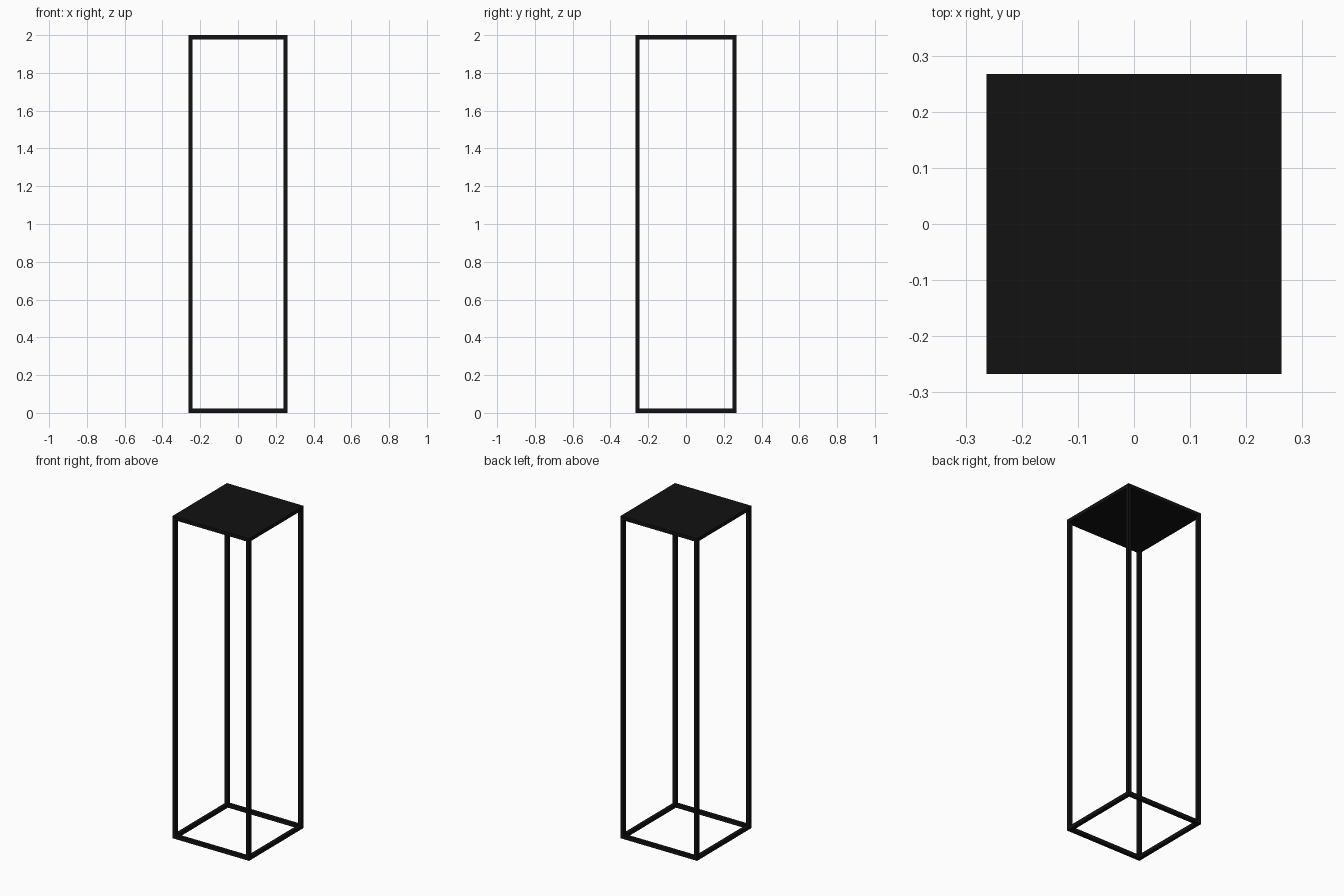
import bpy

if "Cube" in bpy.data.objects:
    bpy.data.objects.remove(bpy.data.objects["Cube"])

W, D, H, T = 0.526, 0.534, 2.0, 0.022   # overall size and bar thickness

black = bpy.data.materials.new("black_metal")
black.diffuse_color = (0.006, 0.006, 0.006, 1)
black.use_nodes = True
black.node_tree.nodes["Principled BSDF"].inputs["Base Color"].default_value = black.diffuse_color


def box(name, centre, size):
    bpy.ops.mesh.primitive_cube_add(size=1, location=centre)
    ob = bpy.context.object
    ob.name = name
    ob.scale = size
    bpy.ops.object.transform_apply(location=False, rotation=False, scale=True)
    ob.data.materials.append(black)
    return ob


px, py = (W - T) / 2, (D - T) / 2

# Solid top plate
box("top_plate", (0, 0, H - T / 2), (W, D, T))

# Four corner legs, running from the floor to the underside of the plate
for sy, depth in ((-1, "front"), (1, "back")):
    for sx, side in ((-1, "left"), (1, "right")):
        box(f"{depth}_{side}_leg", (sx * px, sy * py, (H - T) / 2), (T, T, H - T))

# Base rails fitted between the legs
for s, depth, side in ((-1, "front", "left"), (1, "back", "right")):
    box(f"{depth}_base_rail", (0, s * py, T / 2), (W - 2 * T, T, T))
    box(f"{side}_base_rail", (s * px, 0, T / 2), (T, D - 2 * T, T))
